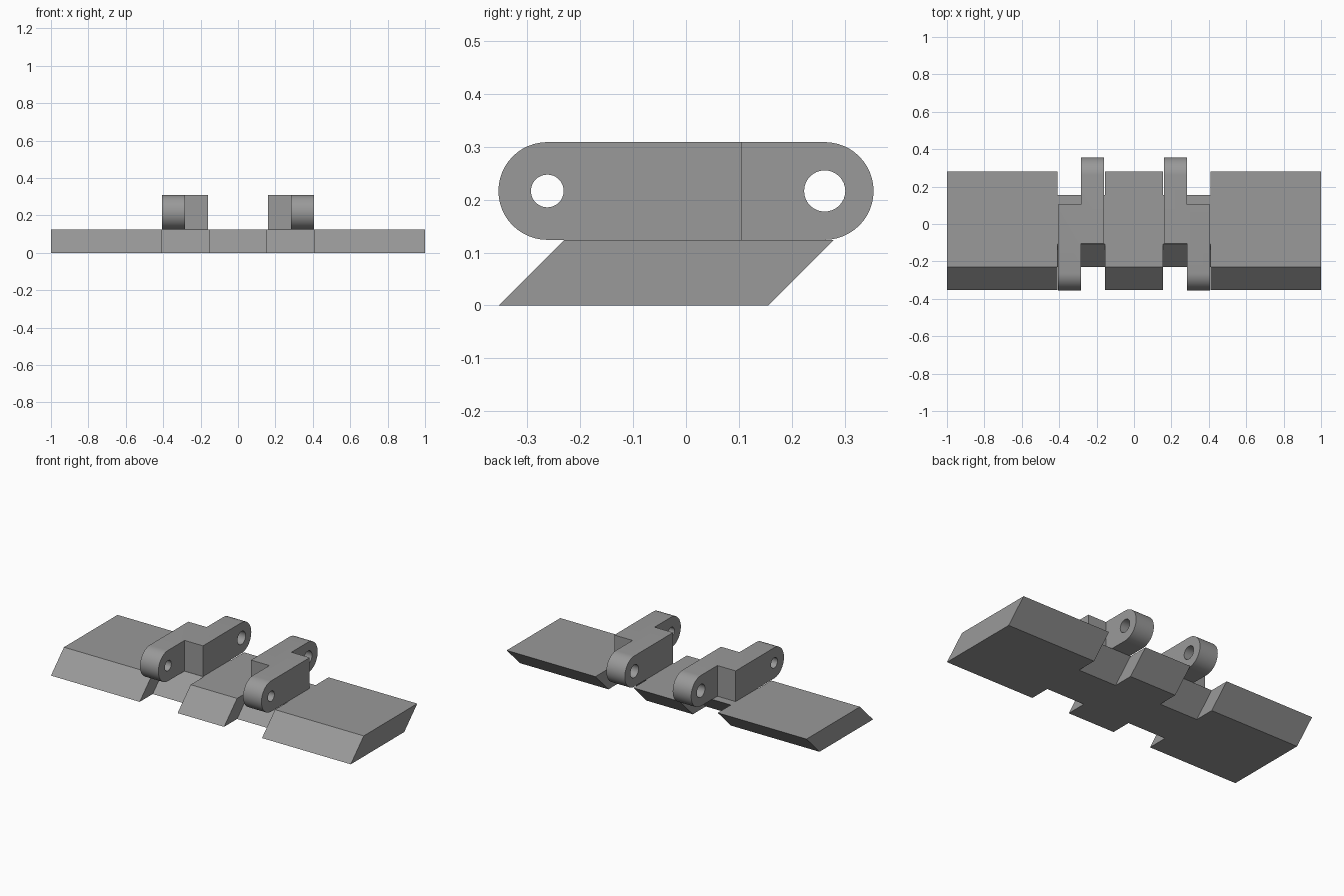
import bpy, bmesh, math
from mathutils import Vector

if "Cube" in bpy.data.objects:
    bpy.data.objects.remove(bpy.data.objects["Cube"])

grey = bpy.data.materials.new("steel grey")
grey.diffuse_color = (0.32, 0.32, 0.32, 1)
grey.use_nodes = True
grey.node_tree.nodes["Principled BSDF"].inputs["Base Color"].default_value = grey.diffuse_color

T = 0.124            # plate thickness, also its 45 degree lean
R = 0.0925           # lug end radius
ZC = T + R           # pin height
PIN = 0.2625         # pin distance from the centre


def prism(name, outline, sweep):
    """Extrude a closed 3D outline along a vector."""
    bm = bmesh.new()
    face = bm.faces.new([bm.verts.new(p) for p in outline])
    out = bmesh.ops.extrude_face_region(bm, geom=[face], use_keep_orig=True)
    moved = [g for g in out["geom"] if isinstance(g, bmesh.types.BMVert)]
    bmesh.ops.translate(bm, verts=moved, vec=Vector(sweep))
    bmesh.ops.recalc_face_normals(bm, faces=bm.faces)
    mesh = bpy.data.meshes.new(name)
    bm.to_mesh(mesh)
    bm.free()
    mesh.materials.append(grey)
    ob = bpy.data.objects.new(name, mesh)
    bpy.context.collection.objects.link(ob)
    return ob


def arc(x, y, r, start, end, n):
    """Points of an arc around a pin, in the y-z plane."""
    return [(x, y + r * math.cos(a), ZC + r * math.sin(a))
            for a in (start + (end - start) * i / n for i in range(n + 1))]


def boolean(ob, tool, operation):
    bpy.context.view_layer.objects.active = ob
    mod = ob.modifiers.new("bool", 'BOOLEAN')
    mod.operation, mod.object, mod.solver = operation, tool, 'EXACT'
    bpy.ops.object.modifier_apply(modifier=mod.name)
    bpy.data.objects.remove(tool)


# Track plate: notched footprint swept up and back
y0, y1, n0, n1 = -0.354, 0.156, 0.155, 0.408
half_front = [(n0, y0), (n0, y0 + T), (n1, y0 + T), (n1, y0), (1, y0)]
half_back = [(1, y1), (n1, y1), (n1, y1 - T), (n0, y1 - T), (n0, y1)]
right = half_front + half_back
left = [(-x, y) for x, y in reversed(right)]
prism("track_plate", [(x, y, 0) for x, y in right + left], (0, T, T))

# Hinge lugs: outer front arm joined to inner rear arm, each with a pin hole
for side, label in ((1, "right"), (-1, "left")):
    h = math.pi / 2
    arms = ((0.283, 0.405, -1, 0.031), (0.16, 0.283, 1, 0.039))
    lug = None
    for xa, xb, end, _ in arms:
        x = side * xa
        flat = -end * 0.105
        profile = arc(x, end * PIN, R, -h, end * h if end > 0 else -3 * h, 24)
        profile += [(x, flat, ZC + R), (x, flat, ZC - R)]
        arm = prism("hinge_lug_" + label, profile, (side * (xb - xa), 0, 0))
        if lug:
            boolean(lug, arm, 'UNION')
        else:
            lug = arm
    for xa, xb, end, r in arms:
        ring = arc(side * (xa - 0.05), end * PIN, r, 0, 4 * h, 32)[:-1]
        boolean(lug, prism("pin_cutter", ring, (side * (xb - xa + 0.1), 0, 0)), 'DIFFERENCE')
    bpy.ops.object.select_all(action='DESELECT')
    lug.select_set(True)
    bpy.context.view_layer.objects.active = lug
    bpy.ops.object.shade_smooth_by_angle(angle=math.radians(30))
